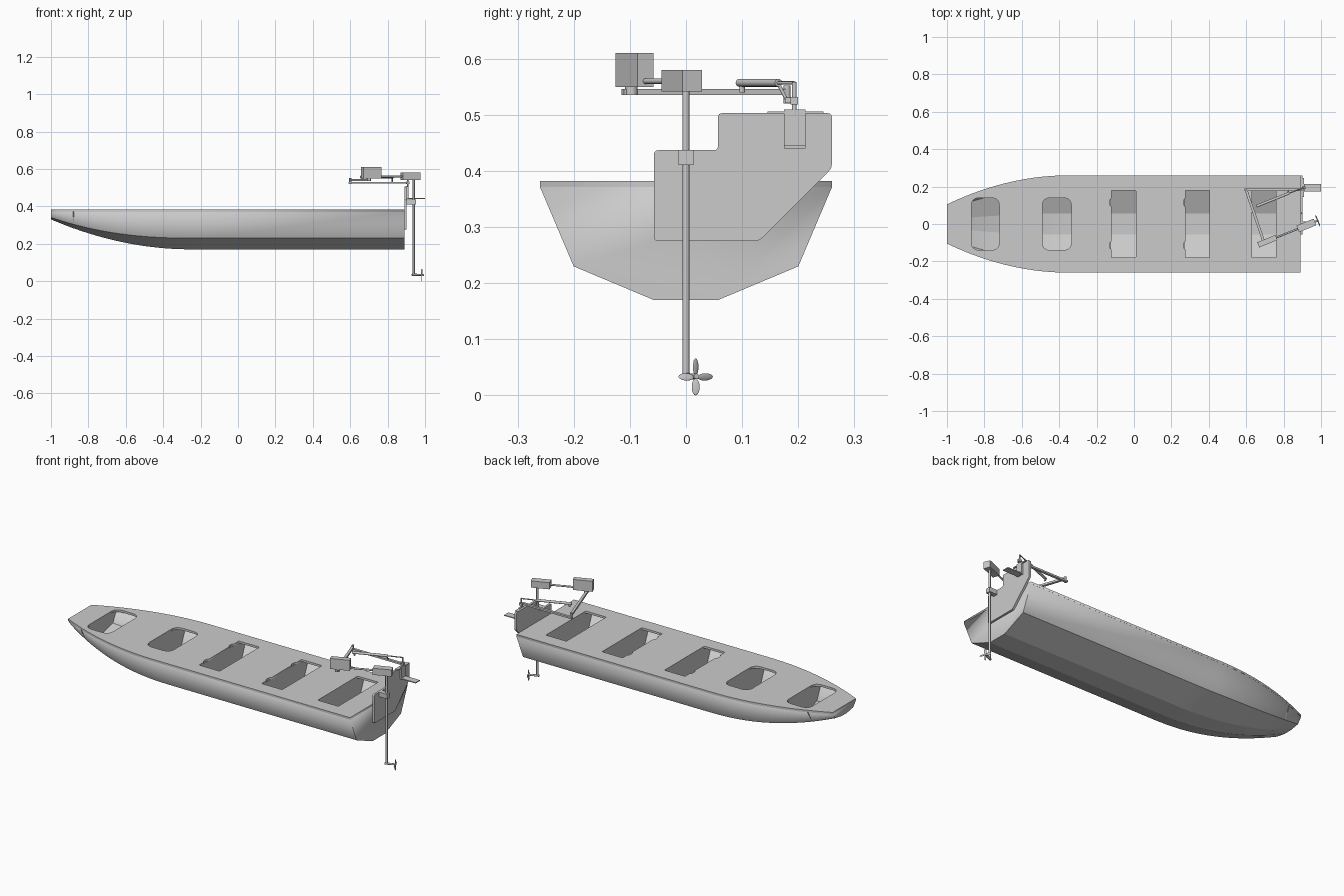
import bpy, bmesh, math
from mathutils import Vector, Matrix

if "Cube" in bpy.data.objects:
    bpy.data.objects.remove(bpy.data.objects["Cube"])


def add_obj(name, bm):
    me = bpy.data.meshes.new(name)
    bm.to_mesh(me)
    bm.free()
    ob = bpy.data.objects.new(name, me)
    bpy.context.collection.objects.link(ob)
    return ob


def smooth(ob, angle=30):
    bpy.ops.object.select_all(action='DESELECT')
    ob.select_set(True)
    bpy.context.view_layer.objects.active = ob
    bpy.ops.object.shade_smooth_by_angle(angle=math.radians(angle))


def box(name, c, size, rot=0.0):
    bm = bmesh.new()
    bmesh.ops.create_cube(bm, size=1, matrix=Matrix.Translation(c) @ Matrix.Rotation(rot, 4, 'Z')
                          @ Matrix.Diagonal((*size, 1)))
    return add_obj(name, bm)


def rod(name, a, b, r, r2=None):
    a, b = Vector(a), Vector(b)
    d = b - a
    bm = bmesh.new()
    bmesh.ops.create_cone(bm, cap_ends=True, segments=16, radius1=r, radius2=r if r2 is None else r2,
                          depth=d.length, matrix=Matrix.Translation((a + b) / 2)
                          @ d.to_track_quat('Z', 'Y').to_matrix().to_4x4())
    ob = add_obj(name, bm)
    smooth(ob)
    return ob


def bar(name, a, b, w, h):
    a, b = Vector(a), Vector(b)
    d = b - a
    return box(name, (a + b) / 2, (d.length, w, h), math.atan2(d.y, d.x))


def prism(name, pts, x, t):
    """Extrude a y-z polygon along x."""
    bm = bmesh.new()
    f = bm.faces.new([bm.verts.new((x, p[0], p[1])) for p in pts])
    ext = bmesh.ops.extrude_face_region(bm, geom=[f])
    bmesh.ops.translate(bm, vec=(t, 0, 0), verts=[v for v in ext['geom'] if isinstance(v, bmesh.types.BMVert)])
    bmesh.ops.recalc_face_normals(bm, faces=bm.faces)
    return add_obj(name, bm)


def round_poly(pts, r, n=6):
    out = []
    P = [Vector(p) for p in pts]
    for i, p in enumerate(P):
        a = p + (P[i - 1] - p).normalized() * r
        b = p + (P[(i + 1) % len(P)] - p).normalized() * r
        for k in range(n + 1):
            t = k / n
            out.append(a * (1 - t) ** 2 + p * 2 * t * (1 - t) * 0.93 + p * 0.07 * 2 * t * (1 - t) + b * t * t)
    return out


# Hull lines: half width, chine height and keel height along x
def width(x):
    return 0.26 - 0.155 * (max(0, -0.35 - x) / 0.65) ** 2


def section(x, inset=0.0):
    t = max(0, -0.25 - x) / 0.75
    w = width(x) - inset
    half = [(w, 0.371), (0.77 * w, 0.23 + 0.11 * t ** 2.3 + inset), (0.22 * w, 0.17 + 0.16 * t ** 2 + inset)]
    return half + [(-y, z) for y, z in reversed(half)]


STERN = 0.89
stations = [-1 + 0.8 * i / 24 for i in range(25)] + [STERN]

# Hull shell
bm = bmesh.new()
rings = [[bm.verts.new((x, y, z)) for y, z in section(x)] for x in stations]
for r0, r1 in zip(rings, rings[1:]):
    for j in range(5):
        bm.faces.new((r0[j], r1[j], r1[j + 1], r0[j + 1]))
bm.faces.new(rings[0])
bm.faces.new(rings[-1][::-1])
hull = add_obj("hull", bm)
sol = hull.modifiers.new("thickness", 'SOLIDIFY')
sol.thickness = 0.005
sol.offset = -1
smooth(hull, 12)

# Deck with five hatch openings: x start, x end, half width, corner radius
hatches = [(-0.87, -0.72, 0.14, 0.045), (-0.49, -0.335, 0.14, 0.045), (-0.12, 0.01, 0.18, 0.006),
           (0.275, 0.405, 0.18, 0.006), (0.63, 0.76, 0.18, 0.006)]
loops = [[(x, width(x)) for x in stations] + [(x, -width(x)) for x in reversed(stations)]]
for i, (x0, x1, h, r) in enumerate(hatches):
    loop = [tuple(p) for p in round_poly([(x0, -h), (x1, -h), (x1, h), (x0, h)], r)]
    if i in (2, 3):     # finger notches on the forward edge
        for yc in (0.115, -0.115):
            loop += [(x0 - 0.01 * math.sin(a), yc + 0.022 * math.cos(a))
                     for a in [math.pi * k / 8 for k in range(9)]]
    loops.append(loop)
cu = bpy.data.curves.new("deck", 'CURVE')
cu.dimensions = '2D'
cu.fill_mode = 'BOTH'
cu.extrude = 0.006
for loop in loops:
    s = cu.splines.new('POLY')
    s.points.add(len(loop) - 1)
    for p, q in zip(s.points, loop):
        p.co = (q[0], q[1], 0, 1)
    s.use_cyclic_u = True
deck = bpy.data.objects.new("deck", cu)
deck.location.z = 0.376
bpy.context.collection.objects.link(deck)
bpy.ops.object.select_all(action='DESELECT')
deck.select_set(True)
bpy.context.view_layer.objects.active = deck
bpy.ops.object.convert(target='MESH')

# Bulkheads at both ends of every hatch
for x0, x1, h, r in hatches:
    prism("bulkhead", section(x0, 0.003), x0 - 0.012, 0.008)
    prism("bulkhead", section(x1, 0.003), x1 + 0.004, 0.008)

# Motor mounting board on the transom
board = [(-0.057, 0.275), (0.13, 0.275), (0.26, 0.405), (0.26, 0.503), (0.057, 0.503), (0.057, 0.437), (-0.057, 0.437)]
prism("transom_board", round_poly(board, 0.008, 4), STERN, 0.012)
box("board_cap", (0.9, 0.195, 0.504), (0.02, 0.1, 0.004))

# Trolling motor, turned about its vertical shaft
A = math.radians(22)
PX = 0.94


def turned(d, z, side=0.0):
    """Point at distance d aft of the shaft in the motor's own heading."""
    return (PX + d * math.cos(A) - side * math.sin(A), d * math.sin(A) + side * math.cos(A), z)


rod("motor_shaft", (PX, 0, 0.03), (PX, 0, 0.545), 0.006)
box("shaft_clamp", (0.927, 0, 0.424), (0.05, 0.027, 0.026))
box("motor_head", turned(-0.02, 0.561), (0.1, 0.038, 0.038), A)
rod("tiller_tube", turned(-0.07, 0.56), turned(-0.2, 0.56), 0.005)
box("control_box", turned(-0.245, 0.58), (0.105, 0.03, 0.06), A)
rod("box_pivot", turned(-0.26, 0.535), turned(-0.26, 0.552), 0.011)
rod("motor_pod", turned(-0.01, 0.034), turned(0.05, 0.034), 0.006, 0.005)

# Four-bladed propeller
bm = bmesh.new()
for k in range(4):
    m = (Matrix.Translation(turned(0.046, 0.033)) @ Matrix.Rotation(A, 4, 'Z')
         @ Matrix.Rotation(k * math.pi / 2, 4, 'X') @ Matrix.Translation((0, 0, 0.018))
         @ Matrix.Rotation(0.4, 4, 'Z') @ Matrix.Diagonal((0.002, 0.007, 0.015, 1)))
    bmesh.ops.create_uvsphere(bm, u_segments=12, v_segments=8, radius=1, matrix=m)
smooth(add_obj("propeller", bm))

# Steering frame: cross bar, side bar and actuator
bar("steering_cross_bar", (0.60, 0.18, 0.541), (0.70, -0.113, 0.541), 0.014, 0.011)
bar("steering_side_bar", (0.59, 0.183, 0.526), (0.905, 0.183, 0.526), 0.014, 0.01)
rod("side_bar_pin", (0.6, 0.18, 0.52), (0.6, 0.18, 0.552), 0.006)
rod("actuator_body", (0.655, 0.095, 0.557), (0.83, 0.165, 0.557), 0.007)
rod("actuator_rod", (0.82, 0.161, 0.557), (0.905, 0.193, 0.557), 0.003)
rod("actuator_post", (0.665, 0.1, 0.54), (0.665, 0.1, 0.56), 0.005)
rod("side_post", (0.825, 0.18, 0.526), (0.825, 0.163, 0.558), 0.003)
rod("bracket_post", (0.907, 0.193, 0.5), (0.907, 0.193, 0.559), 0.004)
box("bracket_block", (0.907, 0.193, 0.525), (0.018, 0.014, 0.013))

# Bracket and shelf on the board
box("bracket_plate", (0.906, 0.194, 0.475), (0.009, 0.038, 0.07))
box("bracket_shelf", (0.951, 0.194, 0.443), (0.098, 0.038, 0.005))
